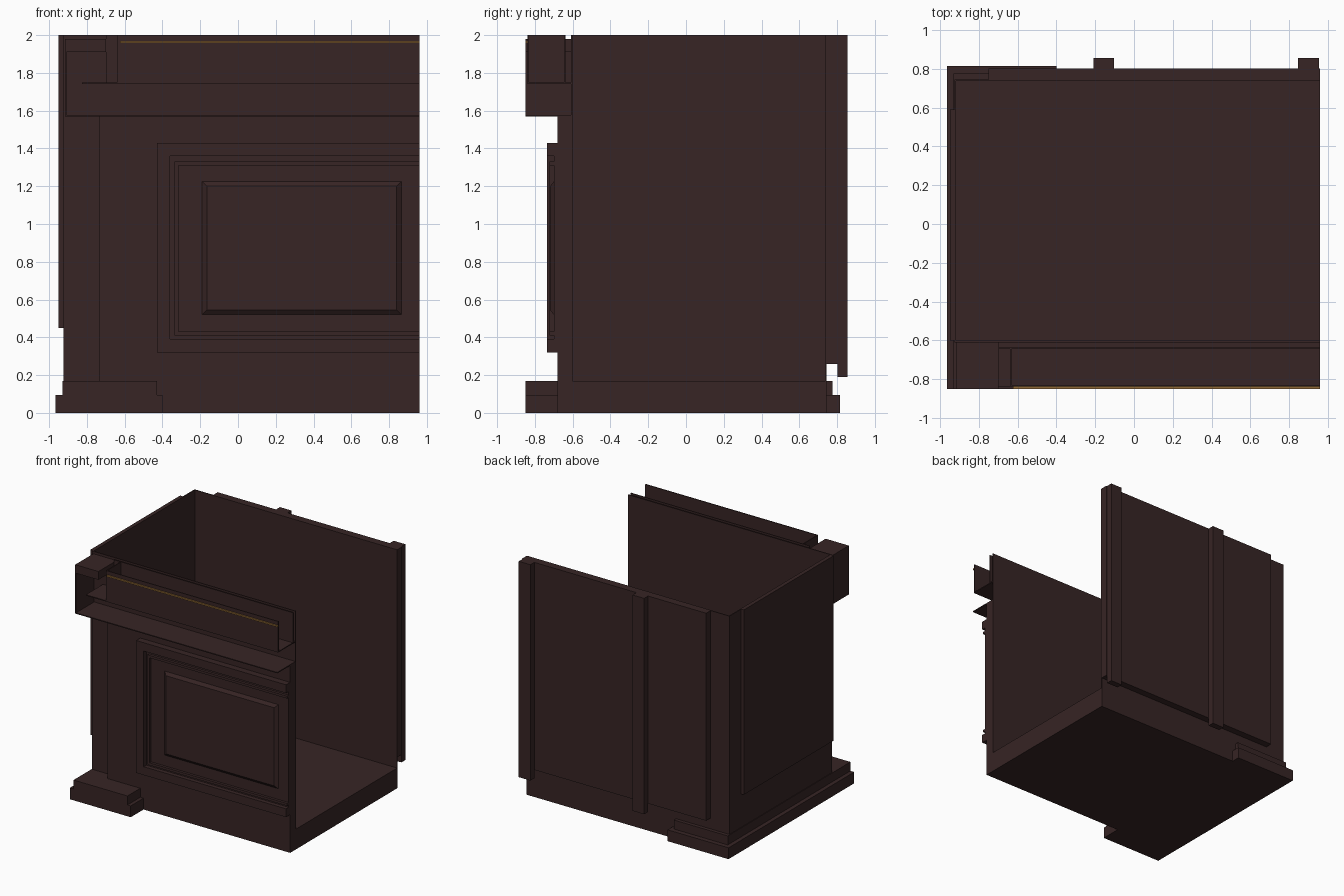
import bpy, bmesh

if "Cube" in bpy.data.objects:
    bpy.data.objects.remove(bpy.data.objects["Cube"])


def material(name, color):
    m = bpy.data.materials.new(name)
    m.diffuse_color = (*color, 1.0)
    m.use_nodes = True
    m.node_tree.nodes["Principled BSDF"].inputs["Base Color"].default_value = m.diffuse_color
    return m


WOOD = material("dark_brown_wood", (0.038, 0.018, 0.018))
BRASS = material("brass", (0.28, 0.14, 0.035))
RIGHT = 0.96      # open right end of the cabinet
T = 0.008         # thickness of thin sheets


def finish(name, bm, mat):
    bmesh.ops.recalc_face_normals(bm, faces=bm.faces)
    mesh = bpy.data.meshes.new(name)
    bm.to_mesh(mesh)
    bm.free()
    mesh.materials.append(mat)
    obj = bpy.data.objects.new(name, mesh)
    bpy.context.collection.objects.link(obj)
    return obj


def box(name, x, y, z, mat=WOOD):
    """Box from its three (low, high) ranges."""
    bm = bmesh.new()
    bmesh.ops.create_cube(bm, size=1)
    for v in bm.verts:
        v.co = [r[0] + (c + 0.5) * (r[1] - r[0]) for c, r in zip(v.co, (x, y, z))]
    return finish(name, bm, mat)


def raised_panel(name, x, z, y_back, y_front, bevel):
    """Panel facing the front whose edges slope back."""
    bm = bmesh.new()
    rings = []
    for y, d in ((y_back, 0.0), (y_front, bevel)):
        x0, x1, z0, z1 = x[0] + d, x[1] - d, z[0] + d, z[1] - d
        rings.append([bm.verts.new(p) for p in
                      ((x0, y, z0), (x1, y, z0), (x1, y, z1), (x0, y, z1))])
    for ring in rings:
        bm.faces.new(ring)
    for i in range(4):
        j = (i + 1) % 4
        bm.faces.new((rings[0][i], rings[0][j], rings[1][j], rings[1][i]))
    return finish(name, bm, WOOD)


def c_frame(name, x, z, w, y):
    """Left stile with top and bottom rails running to the open end."""
    box(name + "_stile", (x, x + w), y, z)
    box(name + "_top_rail", (x + w, RIGHT), y, (z[1] - w, z[1]))
    box(name + "_bottom_rail", (x + w, RIGHT), y, (z[0], z[0] + w))


# Base and stepped plinth
box("base", (-0.925, RIGHT), (-0.68, 0.745), (0, 0.17))
for tier, (left, end, back, z) in enumerate((
        (-0.965, -0.40, 0.815, (0, 0.095)),
        (-0.93, -0.43, 0.775, (0.095, 0.17))), 1):
    box(f"plinth_front_{tier}", (left, end), (-0.85, -0.68), z)
    box(f"plinth_side_{tier}", (left, -0.925), (-0.68, 0.745), z)
    box(f"plinth_back_{tier}", (left, end), (0.745, back), z)

# Thin walls of the open body
box("left_wall", (-0.925, -0.925 + T), (-0.61, 0.745), (0.17, 2))
box("front_wall", (-0.925, RIGHT), (-0.61, -0.61 + T), (0.17, 2))
box("back_wall", (-0.925, RIGHT), (0.745 - T, 0.745), (0.17, 2))

# Outer panels and back battens
box("left_side_panel", (-0.95, -0.925), (-0.60, 0.59), (0.45, 2))
box("back_panel", (-0.75, RIGHT), (0.745, 0.803), (0.26, 2))
for i, x in enumerate((-0.21, 0.845), 1):
    box(f"back_batten_{i}", (x, x + 0.108), (0.803, 0.855), (0.19, 2))

# Front face and door
box("front_frame", (-0.735, RIGHT), (-0.68, -0.61), (0.17, 1.57))
c_frame("door", -0.43, (0.32, 1.43), 0.07, (-0.735, -0.68))
c_frame("door_moulding", -0.335, (0.41, 1.33), 0.02, (-0.722, -0.68))
box("door_field", (-0.36, RIGHT), (-0.70, -0.68), (0.39, 1.36))
raised_panel("door_centre", (-0.19, 0.865), (0.52, 1.225), -0.70, -0.72, 0.025)

# Head: shelf, left end and corner cap
box("head_shelf", (-0.915, RIGHT), (-0.85, -0.61), (1.57, 1.57 + T))
box("head_left_end", (-0.915, -0.915 + T), (-0.85, -0.61), (1.57, 1.91))
box("head_corner_cap", (-0.915, -0.70), (-0.85, -0.61), (1.91, 1.98))

# Drawer above the shelf
box("drawer_front", (-0.64, RIGHT), (-0.838, -0.838 + T), (1.74, 2))
box("drawer_bottom", (-0.825, RIGHT), (-0.838, -0.61), (1.74, 1.74 + T))
box("drawer_back", (-0.70, RIGHT), (-0.645, -0.645 + T), (1.74, 2))
box("drawer_end", (-0.64, -0.64 + T), (-0.838, -0.645), (1.74, 2))
box("brass_strip", (-0.625, RIGHT), (-0.85, -0.838), (1.957, 1.969), BRASS)
